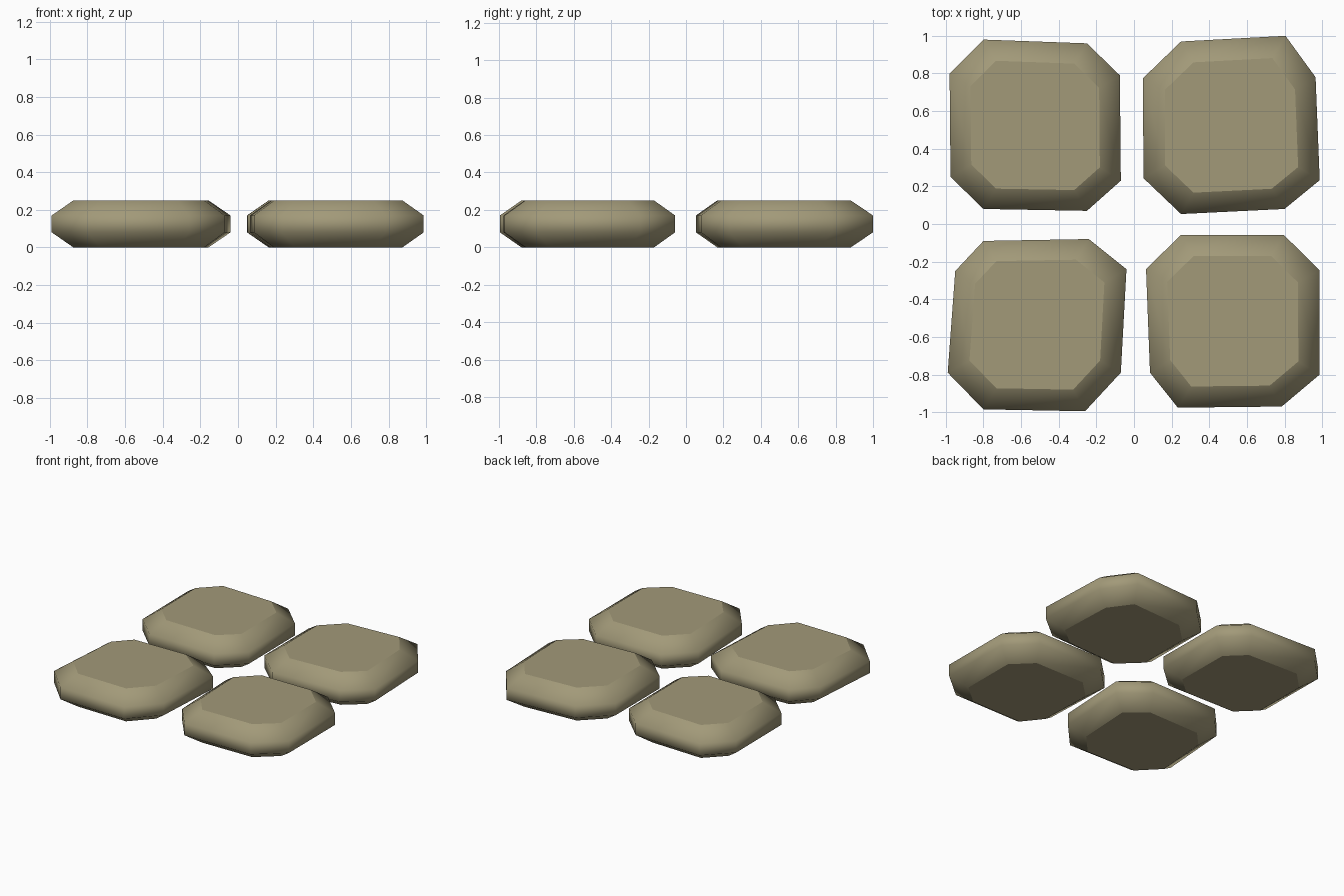
import bpy, bmesh

if "Cube" in bpy.data.objects:
    bpy.data.objects.remove(bpy.data.objects["Cube"])

stone_mat = bpy.data.materials.new("olive stone")
stone_mat.diffuse_color = (0.36, 0.32, 0.19, 1)
stone_mat.use_nodes = True
stone_mat.node_tree.nodes["Principled BSDF"].inputs["Base Color"].default_value = stone_mat.diffuse_color

# Uneven eight-sided outline of each paving stone, counter-clockwise
OUTLINES = {
    "back_left_stone": [(-.25, .96), (-.80, .98), (-.98, .80), (-.975, .25),
                        (-.80, .08), (-.25, .07), (-.07, .23), (-.075, .79)],
    "back_right_stone": [(.805, 1.0), (.25, .97), (.048, .775), (.05, .244),
                         (.25, .053), (.80, .08), (.987, .233), (.965, .78)],
    "front_left_stone": [(-.24, -.08), (-.80, -.09), (-.95, -.25), (-.99, -.79),
                         (-.80, -.985), (-.26, -.995), (-.07, -.79), (-.04, -.24)],
    "front_right_stone": [(.796, -.058), (.25, -.058), (.064, -.239), (.085, -.79),
                          (.233, -.976), (.785, -.97), (.987, -.80), (.985, -.244)],
}
# Height and outline scale of each ring, bottom to top
PROFILE = [(0, .755), (.08, 1), (.17, 1), (.25, .755)]


def make_stone(name, outline):
    n = len(outline)
    cx = sum(p[0] for p in outline) / n
    cy = sum(p[1] for p in outline) / n
    bm = bmesh.new()
    rings = [[bm.verts.new((cx + (x - cx) * s, cy + (y - cy) * s, z))
              for x, y in outline] for z, s in PROFILE]
    # Rounded sides
    for lo, hi in zip(rings, rings[1:]):
        for i in range(n):
            j = (i + 1) % n
            bm.faces.new((lo[i], lo[j], hi[j], hi[i])).smooth = True
    # Flat top and bottom with crisp rims
    for cap in (bm.faces.new(rings[-1]), bm.faces.new(rings[0][::-1])):
        for e in cap.edges:
            e.smooth = False
    mesh = bpy.data.meshes.new(name)
    bm.to_mesh(mesh)
    bm.free()
    mesh.materials.append(stone_mat)
    bpy.context.collection.objects.link(bpy.data.objects.new(name, mesh))


for stone_name, stone_outline in OUTLINES.items():
    make_stone(stone_name, stone_outline)
